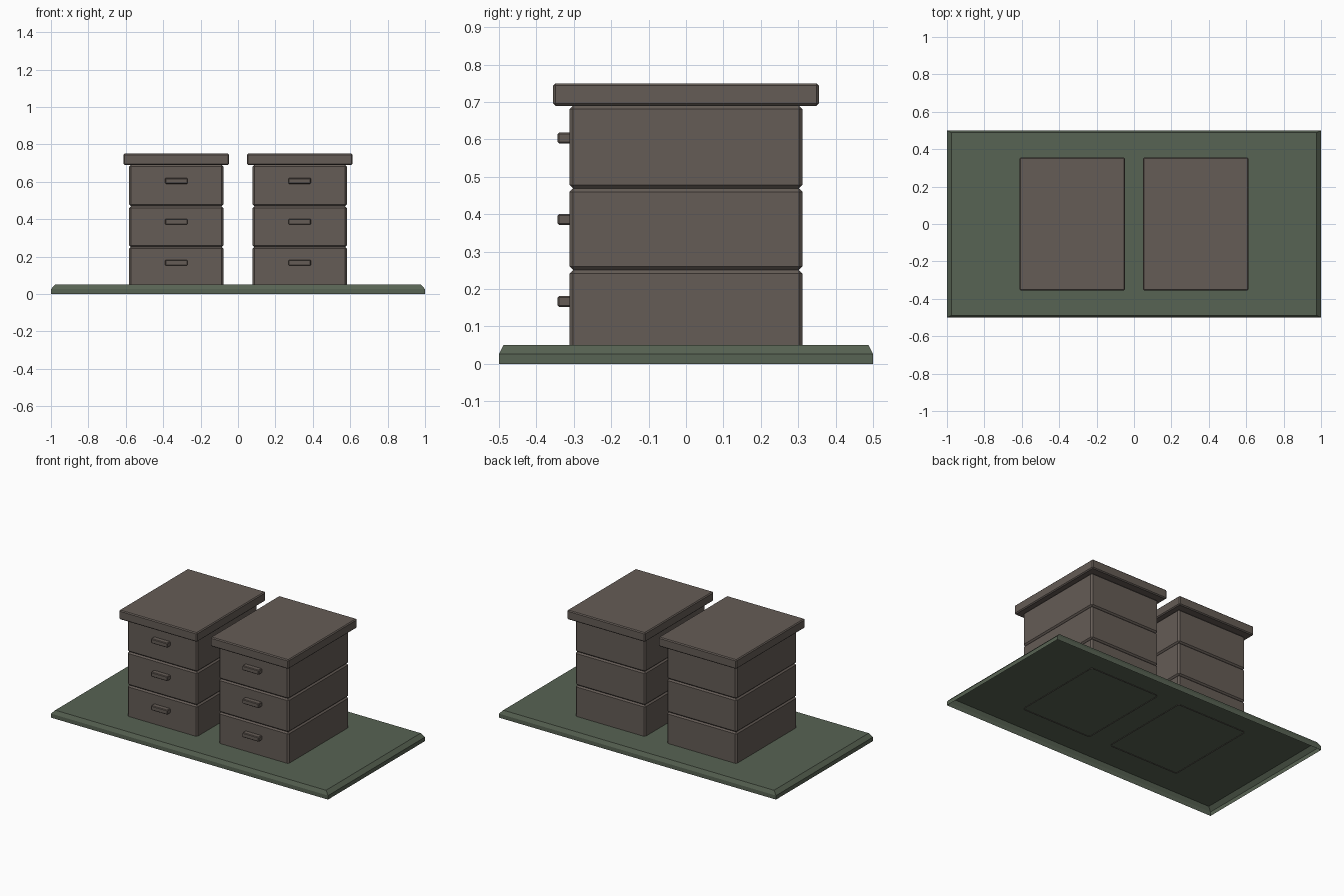
import bpy, bmesh

if "Cube" in bpy.data.objects:
    bpy.data.objects.remove(bpy.data.objects["Cube"])


def material(name, rgb):
    m = bpy.data.materials.new(name)
    m.diffuse_color = (*rgb, 1)
    m.use_nodes = True
    m.node_tree.nodes["Principled BSDF"].inputs["Base Color"].default_value = m.diffuse_color
    return m


BROWN = material("brown", (0.13, 0.107, 0.093))
GREEN = material("green", (0.097, 0.125, 0.087))


def finish(bm, name, mat):
    me = bpy.data.meshes.new(name)
    bm.to_mesh(me)
    bm.free()
    me.materials.append(mat)
    ob = bpy.data.objects.new(name, me)
    bpy.context.collection.objects.link(ob)
    return ob


def box(name, lo, hi, bevel, open_bottom=False):
    bm = bmesh.new()
    bmesh.ops.create_cube(bm, size=1)
    for v in bm.verts:
        v.co = [(a + b) / 2 + c * (b - a) for a, b, c in zip(lo, hi, v.co)]
    edges = [e for e in bm.edges
             if not (open_bottom and all(v.co.z < lo[2] + 1e-5 for v in e.verts))]
    bmesh.ops.bevel(bm, geom=edges, offset=bevel, segments=1,
                    affect='EDGES', profile=0.5)
    if open_bottom:
        low = [f for f in bm.faces
               if all(v.co.z < lo[2] + 1e-5 for v in f.verts)]
        bmesh.ops.delete(bm, geom=low, context='FACES')
    return finish(bm, name, BROWN)


# Base slab: hollow underneath, sloped upper rim
bm = bmesh.new()
rings = []
for hx, hy, z in ((1, 0.5, 0), (1, 0.5, 0.026), (0.977, 0.488, 0.05)):
    rings.append([bm.verts.new((sx * hx, sy * hy, z))
                  for sx, sy in ((-1, -1), (1, -1), (1, 1), (-1, 1))])
for a, b in zip(rings, rings[1:]):
    for i in range(4):
        j = (i + 1) % 4
        bm.faces.new((a[i], a[j], b[j], b[i]))
bm.faces.new(rings[-1])
finish(bm, "base_slab", GREEN)

# Two drawer cabinets, each with three drawers, handles and a lid
LEVELS = ((0.046, 0.251, 0.167), (0.251, 0.469, 0.386), (0.469, 0.69, 0.604))
for side, cx in (("left", -0.33), ("right", 0.33)):
    for n, (z0, z1, hz) in enumerate(LEVELS):
        box(f"{side}_drawer_{n + 1}", (cx - 0.252, -0.311, z0),
            (cx + 0.252, 0.311, z1), 0.009, open_bottom=(n == 0))
        box(f"{side}_handle_{n + 1}", (cx - 0.06, -0.343, hz - 0.015),
            (cx + 0.06, -0.305, hz + 0.015), 0.004)
    box(f"{side}_lid", (cx - 0.282, -0.355, 0.69),
        (cx + 0.282, 0.355, 0.75), 0.006)
